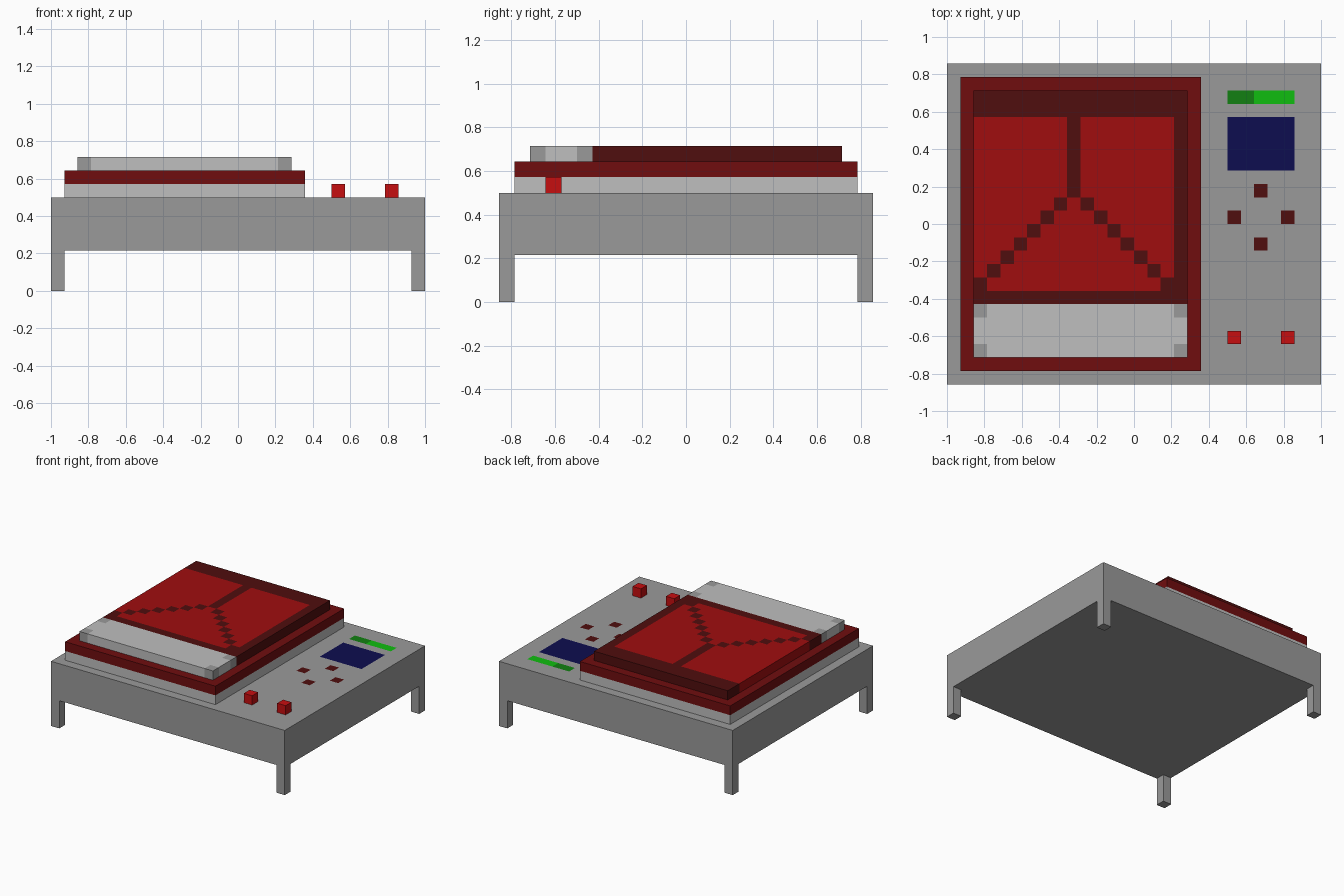
import bpy
import bmesh
from mathutils import Vector

if "Cube" in bpy.data.objects:
    bpy.data.objects.remove(bpy.data.objects["Cube"], do_unlink=True)

U = 1 / 14  # one block; all sizes below are in blocks


def make_material(name, rgb):
    linear = [((c / 255 + 0.055) / 1.055) ** 2.4 if c > 10 else c / 255 / 12.92 for c in rgb]
    mat = bpy.data.materials.new(name)
    mat.use_nodes = True
    mat.diffuse_color = (*linear, 1)
    bsdf = mat.node_tree.nodes["Principled BSDF"]
    bsdf.inputs["Base Color"].default_value = (*linear, 1)
    bsdf.inputs["Roughness"].default_value = 0.8
    return mat


MATS = {name: make_material(name, rgb) for name, rgb in {
    "grey": (154, 154, 154),
    "light grey": (191, 191, 191),
    "frame red": (112, 13, 15),
    "dark red": (80, 14, 14),
    "cover red": (160, 13, 15),
    "knob red": (198, 14, 16),
    "dark green": (18, 128, 18),
    "bright green": (16, 190, 16),
    "navy blue": (13, 13, 80),
}.items()}


def block(name, x, y, z, colour, rule=None):
    """Box between the given limits; a rule cuts it into cells and colours each one."""
    bm = bmesh.new()
    bmesh.ops.create_cube(bm, size=1)
    lo, hi = Vector((x[0], y[0], z[0])), Vector((x[1], y[1], z[1]))
    for v in bm.verts:
        v.co = (lo + hi) / 2 + v.co * (hi - lo)
    names = [colour]
    if rule:
        for axis, limits in ((Vector((1, 0, 0)), x), (Vector((0, 1, 0)), y)):
            for i in range(limits[0] + 1, limits[1]):
                bmesh.ops.bisect_plane(bm, geom=bm.verts[:] + bm.edges[:] + bm.faces[:],
                                       plane_co=axis * i, plane_no=axis)
        bm.normal_update()
        for f in bm.faces:
            c = f.calc_center_median() - f.normal * 0.5  # centre of the cell behind the face
            cell = rule(int(c.x // 1), int(c.y // 1), f.normal.z) or colour
            if cell not in names:
                names.append(cell)
            f.material_index = names.index(cell)
    bmesh.ops.scale(bm, vec=(U, U, U), verts=bm.verts)
    mesh = bpy.data.meshes.new(name)
    bm.to_mesh(mesh)
    bm.free()
    for n in names:
        mesh.materials.append(MATS[n])
    obj = bpy.data.objects.new(name, mesh)
    bpy.context.collection.objects.link(obj)
    return obj


def panel_rule(i, j, up):
    """Controls painted on the table top."""
    if up < 0.5:
        return None
    if j == 9 and 7 <= i < 12:
        return "dark green" if i < 9 else "bright green"
    if 4 <= j < 8 and 7 <= i < 12:
        return "navy blue"
    if (i, j) in ((9, 2), (7, 0), (11, 0), (9, -2)):
        return "dark red"


def cover_rule(i, j, up):
    """Red field with an upright bar that splits into two diagonals."""
    if not (-5 <= j < 8 and i < 3):
        return None
    bar = i == -5 and j >= 2
    diagonal = j < 2 and abs(i + 5) == 2 - j
    return None if bar or diagonal else "cover red"


def pillow_rule(i, j, up):
    """Grey corner cells."""
    return "grey" if i in (-12, 3) and j in (-10, -7) else None


# Table and its four legs
block("table_top", (-14, 14), (-12, 12), (3, 7), "grey", panel_rule)
for side, x in (("right", -14), ("left", 13)):
    for end, y in (("front", -12), ("back", 11)):
        block(f"{end}_{side}_leg", (x, x + 1), (y, y + 1), (0, 3), "grey")

# Layered bed on the table
block("bed_base", (-13, 5), (-11, 11), (7, 8), "light grey")
block("bed_frame", (-13, 5), (-11, 11), (8, 9), "frame red")
block("bed_cover", (-12, 4), (-6, 10), (9, 10), "dark red", cover_rule)
block("pillow", (-12, 4), (-10, -6), (9, 10), "light grey", pillow_rule)

# Raised knobs
for side, x in (("right", 7), ("left", 11)):
    block(f"{side}_knob", (x, x + 1), (-9, -8), (7, 8), "knob red")
